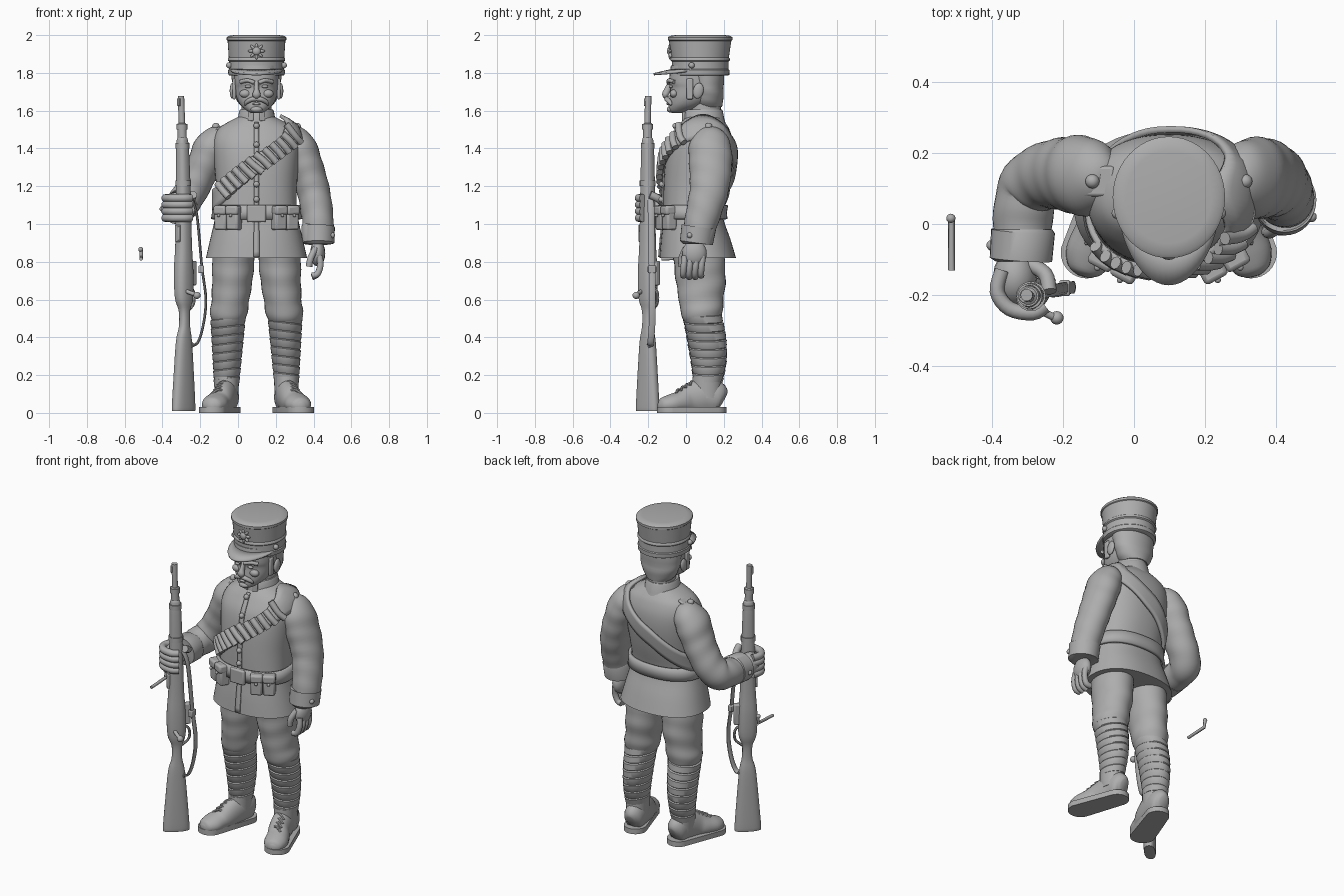
import bpy, bmesh, math
from mathutils import Vector, Matrix

MID = 0.098   # body centre line in x
grey = bpy.data.materials.new("stone_grey")
grey.diffuse_color = (0.42, 0.42, 0.42, 1)

def add(name, bm):
    bmesh.ops.recalc_face_normals(bm, faces=bm.faces)
    me = bpy.data.meshes.new(name)
    bm.to_mesh(me)
    bm.free()
    me.materials.append(grey)
    ob = bpy.data.objects.new(name, me)
    bpy.context.collection.objects.link(ob)
    return ob

def spline(pts, steps):
    """Smooth curve through the given tuples."""
    if steps < 2:
        return [tuple(p) for p in pts]
    out = []
    for i in range(len(pts) - 1):
        q = [pts[max(0, min(len(pts) - 1, i + k))] for k in (-1, 0, 1, 2)]
        for s in range(steps):
            t = s / steps
            out.append(tuple(0.5 * (2*b + (c-a)*t + (2*a-5*b+4*c-d)*t*t + (3*b-a-3*c+d)*t**3)
                             for a, b, c, d in zip(*q)))
    return out + [tuple(pts[-1])]

def sup(a, p):
    c, s = math.cos(a), math.sin(a)
    return (math.copysign(abs(c)**(2/p), c), math.copysign(abs(s)**(2/p), s))

def tube(name, rings, n=24, steps=4, flat=False, p=2, twist=0, ripple=0, freq=60, ref=(1, 0, 0), floor=None):
    """Loft of oval sections (x, y, z, half_u, half_v) along a path."""
    R = spline(rings, steps)
    bm, rows, dist = bmesh.new(), [], 0
    for i, r in enumerate(R):
        c = Vector(r[:3])
        a, b = Vector(R[max(0, i-1)][:3]), Vector(R[min(len(R)-1, i+1)][:3])
        t = Vector((0, 0, 1)) if flat or (b-a).length < 1e-6 else (b-a).normalized()
        dist += (c-a).length
        u = Vector(ref)
        u = (u - t * u.dot(t)).normalized()
        v = t.cross(u)
        if twist:
            u, v = (Matrix.Rotation(twist, 3, t) @ w for w in (u, v))
        row = []
        for k in range(n):
            ang = 2*math.pi*k/n
            cu, cv = sup(ang, p)
            m = 1 + ripple*math.sin(freq*dist + 2*math.sin(ang))
            co = c + u*cu*max(r[3], .001)*m + v*cv*max(r[4], .001)*m
            if floor is not None:
                co.z = max(co.z, floor)
            row.append(bm.verts.new(co))
        rows.append(row)
    for A, B in zip(rows, rows[1:]):
        for k in range(n):
            bm.faces.new((A[k], A[(k+1) % n], B[(k+1) % n], B[k]))
    bm.faces.new(rows[0])
    bm.faces.new(rows[-1])
    return add(name, bm)

def rod(name, pts, r, n=10, ref=(1, 0, 0), steps=4):
    return tube(name, [(*q, r, r) for q in pts], n, steps, ref=ref)

def ball(name, c, s, rot=(0, 0, 0)):
    bm = bmesh.new()
    bmesh.ops.create_uvsphere(bm, u_segments=16, v_segments=10, radius=1)
    ob = add(name, bm)
    ob.location, ob.scale, ob.rotation_euler = c, (s if isinstance(s, tuple) else (s, s, s)), rot
    return ob

def box(name, c, s, rot=(0, 0, 0), bev=.008):
    bm = bmesh.new()
    bmesh.ops.create_cube(bm, size=1)
    bmesh.ops.scale(bm, vec=s, verts=bm.verts)
    ob = add(name, bm)
    ob.location, ob.rotation_euler = c, rot
    m = ob.modifiers.new("bevel", 'BEVEL')
    m.width, m.segments = bev, 2
    return ob

def sheet(name, grid, loop, thick):
    bm = bmesh.new()
    rows = [[bm.verts.new(q) for q in row] for row in grid]
    for A, B in zip(rows, rows[1:] + (rows[:1] if loop else [])):
        for k in range(len(A) - 1):
            bm.faces.new((A[k], A[k+1], B[k+1], B[k]))
    ob = add(name, bm)
    m = ob.modifiers.new("thickness", 'SOLIDIFY')
    m.thickness, m.offset = thick, 0
    return ob

def flip(rings):
    return [(2*MID - r[0], *r[1:]) for r in rings]

# Tunic: (z, half width, front y, back y)
prof = [(.82, .268, -.14, .265), (.92, .245, -.132, .235), (1.02, .222, -.12, .2), (1.08, .213, -.12, .198),
        (1.2, .214, -.118, .228), (1.33, .225, -.11, .25), (1.43, .23, -.09, .25), (1.5, .205, -.052, .23),
        (1.54, .15, -.025, .205), (1.57, .09, 0, .18)]
torso = spline([(MID, (f+b)/2, z, w, (b-f)/2) for z, w, f, b in prof], 4)
tube("tunic", torso, 48, 1, True, 2.3)

def skin(a, z, off=0.0):
    """Point on the tunic surface at an angle and height."""
    z = max(.82, min(1.565, z))
    for A, B in zip(torso, torso[1:]):
        if z <= B[2]:
            break
    t = (z-A[2])/(B[2]-A[2])
    x, y, _, ru, rv = (p+(q-p)*t for p, q in zip(A, B))
    c, s = sup(a, 2.3)
    return Vector((x + c*(ru+off), y + s*(rv+off), z + (off if z > 1.48 else 0)))

FRONT = -math.pi/2
sheet("front_placket", [[skin(FRONT+d, .825+.71*k/24, .004) for d in (-.04, .04)] for k in range(25)], False, .008)
for z in (1.51, 1.42, 1.32, 1.21, 1.13):
    ball("tunic_button", skin(FRONT, z, .01), .016)

# Belt, buckle and pouches
turn = [2*math.pi*k/64 for k in range(64)]
sheet("belt", [[skin(a, z, .012) for z in (1.025, 1.06, 1.1)] for a in turn], True, .018)
box("belt_buckle", (MID, -.143, 1.055), (.1, .025, .09))
for s in (-1, 1):
    spin = Matrix.Rotation(s*.5, 3, 'Z')
    for off in (-.036, .036):
        for nm, d, size in (("pouch", (off, 0, 1.025), (.07, .06, .115)), ("pouch_flap", (off, -.006, 1.073), (.074, .066, .05))):
            box(nm, Vector((MID+s*.15, -.105, 0)) + spin @ Vector(d), size, (0, 0, s*.5), .012)
        ball("pouch_stud", Vector((MID+s*.15, -.105, 0)) + spin @ Vector((off, -.04, 1.045)), .009)

# Bandolier strap with cartridge loops
def strap_z(a):
    return 1.315 + .19*math.cos(a)
sheet("bandolier_strap", [[skin(a, strap_z(a)+d, .014) for d in (-.055, -.03, 0, .03, .055)] for a in turn], True, .018)
for k in range(12):
    c = -.72 + 1.52*k/11
    a = -math.acos(c)
    d = .13/max(.5, abs(math.sin(a)))
    rod("cartridge_loop", [skin(a-d*q, strap_z(a)+.036*q, .026) for q in (-1, 0, 1)], .0185, 10)

# Collar and neck
tube("collar", [(MID, .095, 1.525, .108, .118), (MID, .092, 1.55, .1, .112), (MID, .09, 1.598, .092, .105),
                (MID, .09, 1.607, .086, .099)], 32, 1, True)
tube("neck", [(MID, .1, 1.52, .08, .085), (MID, .1, 1.7, .08, .085)], 24, 1, True)
for s in (-1, 1):
    box("collar_tab", (MID+s*.03, -.012, 1.57), (.03, .014, .05), (0, 0, s*.3), .004)

# Head: (z, half width, front y, back y)
face = [(1.588, .03, -.075, 0), (1.6, .052, -.09, .03), (1.63, .085, -.092, .1), (1.67, .106, -.088, .15),
        (1.72, .115, -.083, .175), (1.755, .119, -.09, .18), (1.84, .122, -.08, .19)]
tube("head", [(MID, (f+b)/2, z, w, (b-f)/2) for z, w, f, b in face], 32, 4, True, 2.2)
tube("hair", [(MID, .12, 1.62, .075, .07), (MID, .118, 1.66, .108, .08), (MID, .113, 1.72, .126, .086),
              (MID, .105, 1.82, .134, .1)], 32, 4, True, ripple=.015, freq=90)
tube("nose", [(MID, -.082, 1.752, .011, .012), (MID, -.098, 1.71, .014, .018), (MID, -.109, 1.685, .022, .018),
              (MID, -.1, 1.668, .012, .012)], 14, 4)
ball("chin", (MID, -.08, 1.607), (.032, .022, .018))
ball("lower_lip", (MID, -.094, 1.636), (.022, .01, .007))
for s in (-1, 1):
    rod("brow", [(MID+s*x, y, z) for x, y, z in ((.012, -.093, 1.748), (.045, -.09, 1.76), (.085, -.062, 1.752))], .011)
    ball("eye", (MID+s*.045, -.08, 1.728), (.017, .011, .009))
    ball("cheek", (MID+s*.06, -.064, 1.69), (.03, .022, .022))
    tube("moustache", [(MID, -.1, 1.662, .012, .013), (MID+s*.025, -.1, 1.66, .013, .014), (MID+s*.052, -.086, 1.645, .011, .012),
                       (MID+s*.062, -.078, 1.63, .005, .005)], 12, 4, ref=(0, 0, 1))
    ball("ear", (MID+s*.128, .065, 1.705), (.014, .028, .042), (-.2, 0, 0))
    box("sideburn", (MID+s*.118, .02, 1.715), (.018, .035, .11), bev=.007)
    ball("cap_strap_button", (MID+s*.145, .03, 1.84), .016)

# Cap
cap = [(1.785, .14, .146), (1.79, .149, .154), (1.815, .151, .155), (1.82, .146, .15), (1.86, .145, .15), (1.866, .152, .157),
       (1.876, .152, .157), (1.882, .147, .152), (1.97, .153, .165), (1.974, .158, .171), (1.988, .158, .171),
       (1.996, .148, .16), (2.0, .12, .13)]
tube("cap", [(MID, .075, z, u, v) for z, u, v in cap], 48, 1, True)
visor = []
for k in range(25):
    a = FRONT + (k/24-.5)*2.5
    e = max(0, math.cos((k/24-.5)*math.pi))**.7
    visor.append([(MID+math.cos(a)*(.143+.02*e*q), .075+math.sin(a)*(.148+.098*e*q), 1.815-.022*q*e) for q in (0, .5, 1)])
sheet("cap_visor", visor, False, .012)
for k in range(8):
    a = k*math.pi/4
    ball("badge_ray", (MID+.027*math.cos(a), -.082, 1.915+.027*math.sin(a)), (.018, .01, .008), (0, -a, 0))
ball("badge_centre", (MID, -.087, 1.915), (.022, .014, .022))

# Sleeves, cuffs and shoulder tabs
tube("left_sleeve", [(.25, .125, 1.475, .03, .05), (.285, .125, 1.455, .075, .09), (.325, .127, 1.4, .092, .113), (.362, .13, 1.3, .09, .113),
                     (.398, .122, 1.18, .087, .103), (.42, .09, 1.05, .084, .092), (.426, .066, .95, .08, .083)], 32, 6, ripple=.018)
tube("left_cuff", [(.425, .068, .99, .083, .086), (.424, .068, .985, .089, .092), (.424, .055, .9, .086, .088), (.424, .055, .893, .07, .07)], 32, 1)
tube("right_sleeve", [(-.055, .125, 1.475, .03, .05), (-.09, .13, 1.455, .075, .09), (-.14, .135, 1.4, .095, .113), (-.185, .14, 1.3, .09, .105),
                      (-.24, .138, 1.19, .088, .095), (-.29, .11, 1.11, .088, .09), (-.31, .04, 1.09, .085, .085),
                      (-.315, -.05, 1.085, .08, .078)], 32, 6, ripple=.018)
tube("right_cuff", [(-.312, -.015, 1.088, .082, .08), (-.312, -.02, 1.088, .09, .086), (-.318, -.1, 1.083, .088, .085), (-.318, -.106, 1.083, .07, .07)], 32, 1)
for s in (-1, 1):
    box("shoulder_tab", (MID+s*.2, .12, 1.505), (.1, .085, .016), (0, s*.4, 0))
    ball("shoulder_button", (MID+s*.215, .12, 1.516), .02)
    ball("cuff_button", (.424+s*.075 if s > 0 else -.4, .02 if s > 0 else -.06, .94 if s > 0 else 1.08), .015)

# Left hand, hanging
ball("left_palm", (.422, .045, .845), (.04, .065, .07))
for k in range(4):
    y = -.005 + .031*k
    rod("left_finger", [(.432, y, .83), (.436, y-.006, .78), (.42, y-.01, .735), (.392, y-.008, .715+.008*abs(k-1.5))], .0175, 10, (0, 1, 0))
rod("left_thumb", [(.41, 0, .87), (.385, -.022, .82), (.376, -.022, .775)], .018, 10, (0, 1, 0))

# Right hand, gripping
ball("right_palm", (-.335, -.15, 1.083), (.062, .08, .07))
for k in range(4):
    z = 1.137 - .035*k
    rod("right_finger", [(-.37, -.13, z), (-.385, -.19, z), (-.35, -.238, z), (-.285, -.25, z), (-.25, -.23, z)], .021, 12, (0, 0, 1))
rod("right_thumb", [(-.3, -.11, 1.1), (-.25, -.14, 1.13), (-.238, -.19, 1.155)], .021, 12, (0, 0, 1))

# Legs, leg wraps and boots
leg = [(-.02, .065, .9, .115, .14), (-.025, .07, .8, .112, .135), (-.03, .078, .7, .107, .132), (-.04, .08, .6, .1, .118),
       (-.048, .082, .54, .1, .112), (-.052, .085, .49, .086, .096), (-.053, .09, .45, .06, .06)]
wrap = []
for k in range(8):
    for q, m in ((0, .965), (.12, 1.035), (.9, 1.01)):
        t = (k+q)/8
        wrap.append((-.052-.008*t, .085+.035*math.sin(t*2.2), .515-.36*t, (.092-.027*t)*m, (.1+.012*math.sin(math.pi*t)-.027*t)*m))
shoe = [(-.048, .2, .07, .025, .04), (-.051, .175, .08, .055, .08), (-.06, .1, .09, .06, .095), (-.08, .02, .07, .061, .085),
        (-.105, -.03, .055, .065, .062), (-.125, -.085, .045, .068, .052), (-.139, -.13, .04, .048, .038), (-.144, -.147, .04, .015, .015)]
heel, toe = Vector((-.052, .148)), Vector((-.133, -.08))
axis = (toe-heel).normalized()
outline = []
for k in range(32):
    d = Vector((math.cos(k*math.pi/16), math.sin(k*math.pi/16)))
    outline.append(toe + d*.073 if d.dot(axis) > 0 else heel + d*.066)
for side, m in (("right", list), ("left", flip)):
    tube(side + "_trouser_leg", m(leg), 32, 5, True, ripple=.018, freq=55)
    w = tube(side + "_leg_wrap", m(wrap), 32, 1, True)
    cx = w.data.vertices[0].co.x
    for v in w.data.vertices:
        v.co.z += .12*(v.co.x-cx)*(1 if side == "right" else -1)
    tube(side + "_boot", m(shoe), 24, 4, floor=.02)
    tube(side + "_boot_ankle", m([(-.06, .11, .08, .06, .08), (-.06, .11, .19, .067, .075), (-.06, .112, .2, .055, .06)]), 24, 1, True)
    for k in range(4):
        x, y, z = -.075-.009*k, .03-.024*k, .163-.014*k
        rod(side + "_lace", m([(x-.034, y-.01, z-.018), (x, y, z+.002), (x+.034, y+.01, z-.018)]), .008, 8, (0, 0, 1))
    bm = bmesh.new()
    f = bm.faces.new([bm.verts.new((*m([tuple(q)])[0], 0)) for q in outline])
    up = bmesh.ops.extrude_face_region(bm, geom=[f])["geom"]
    bmesh.ops.translate(bm, vec=(0, 0, .032), verts=[g for g in up if isinstance(g, bmesh.types.BMVert)])
    add(side + "_sole", bm)

# Rifle standing beside the body
Y = -.203
D = math.pi/4
tube("rifle_stock", [(-.288, Y, .01, .074, .03), (-.288, Y, .03, .077, .034), (-.287, Y, .2, .064, .033), (-.286, Y, .38, .048, .03),
                     (-.283, Y, .46, .03, .025), (-.284, Y, .54, .03, .026), (-.286, Y, .61, .052, .038), (-.288, Y, .75, .054, .042),
                     (-.288, Y, .9, .044, .038), (-.29, Y, 1.2, .037, .035), (-.294, Y, 1.42, .031, .03), (-.295, Y, 1.46, .02, .02)], 24, 4, True, 2.5, D)
tube("rifle_barrel", [(-.294, Y, 1.4, .024, .024), (-.297, Y, 1.53, .024, .024), (-.297, Y, 1.535, .017, .017),
                      (-.302, Y+.003, 1.678, .017, .017)], 16, 1, True)
for x, z, r in ((-.29, 1.2, .042), (-.294, 1.4, .036), (-.297, 1.5, .029)):
    tube("barrel_band", [(x, Y, z, r, r), (x, Y, z+.03, r, r)], 20, 1, True)
box("front_sight", (-.311, Y-.008, 1.645), (.018, .018, .04), (0, 0, D), .003)
box("rear_sight", (-.315, Y-.03, .95), (.03, .03, .09), (0, 0, D), .005)
box("magazine", (-.25, Y+.035, .74), (.06, .035, .13), (0, 0, D))
rod("trigger_guard", [(-.26, Y+.025, .67), (-.235, Y+.05, .64), (-.235, Y+.05, .58), (-.265, Y+.02, .54)], .008, 8, (1, -1, 0))
rod("bolt_handle", [(-.29, -.225, .65), (-.25, -.25, .635), (-.22, -.264, .625)], .011, 10, (0, 0, 1))
ball("bolt_knob", (-.217, -.264, .622), .019)
tube("rifle_sling", [(-.25, -.19, 1.14, .007, .018), (-.218, -.185, 1.05, .007, .018), (-.192, -.18, .78, .007, .018), (-.17, -.178, .6, .007, .018),
                     (-.185, -.18, .46, .007, .018), (-.215, -.188, .37, .007, .018), (-.255, -.19, .36, .007, .018)], 10, 5)
box("sling_buckle", (-.195, -.18, .76), (.03, .045, .04), bev=.005)

# Small loose lever beside the figure
rod("loose_lever", [(-.513, -.13, .815), (-.513, .012, .822), (-.513, .018, .86)], .0095, 10, steps=1)
ball("loose_lever_knob", (-.515, .016, .866), .013)

for ob in bpy.context.scene.objects:
    ob.select_set(True)
    bpy.context.view_layer.objects.active = ob
bpy.ops.object.shade_smooth_by_angle(angle=math.radians(40))
